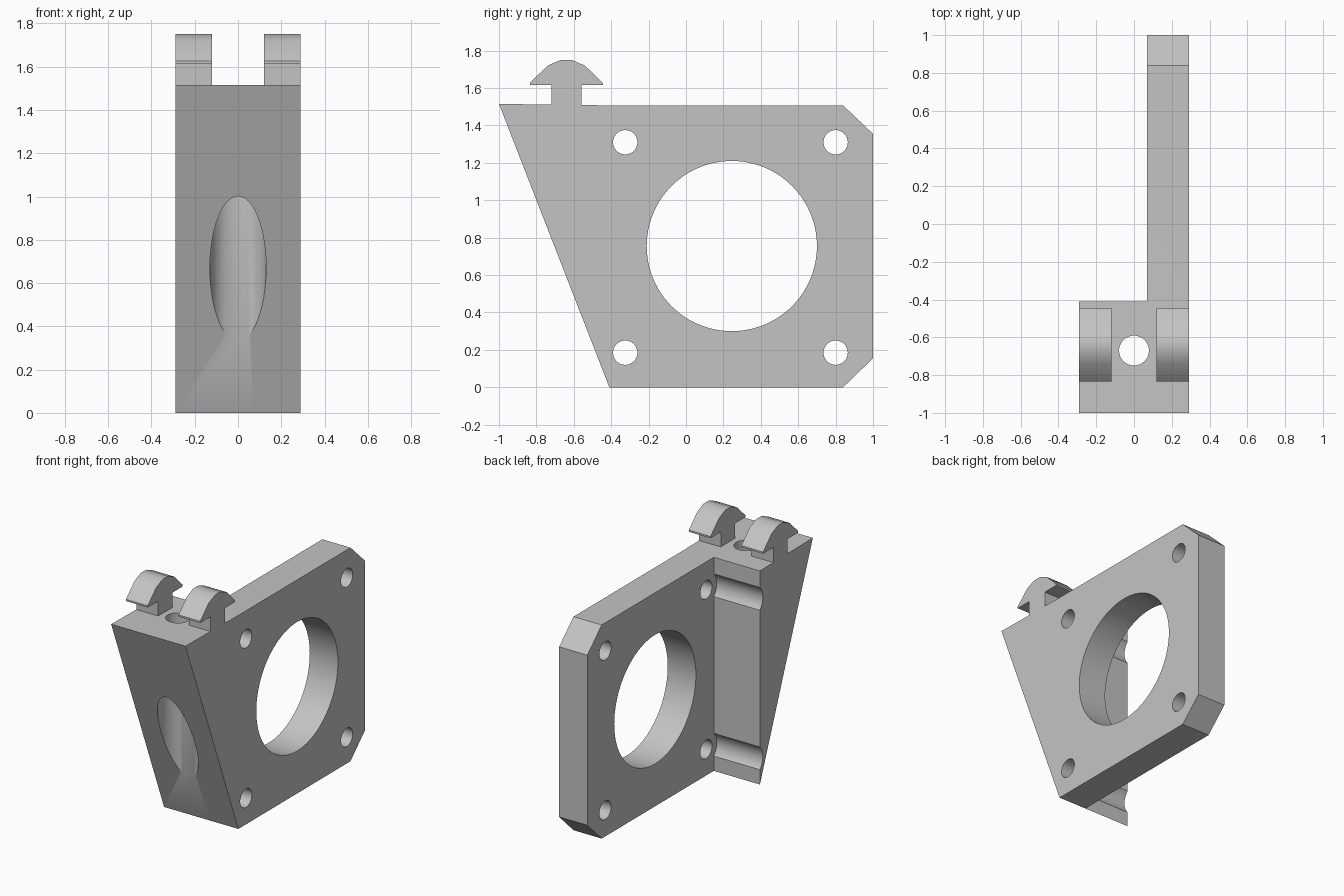
import bpy
import bmesh
import math
from mathutils import Matrix, Vector

cube = bpy.data.objects.get("Cube")
if cube:
    bpy.data.objects.remove(cube, do_unlink=True)

grey = bpy.data.materials.new("light grey plastic")
grey.use_nodes = True
colour = (0.55, 0.55, 0.55, 1)
grey.diffuse_color = colour
grey.node_tree.nodes["Principled BSDF"].inputs["Base Color"].default_value = colour


def add_object(name, bm):
    bmesh.ops.recalc_face_normals(bm, faces=bm.faces)
    mesh = bpy.data.meshes.new(name)
    bm.to_mesh(mesh)
    bm.free()
    mesh.materials.append(grey)
    obj = bpy.data.objects.new(name, mesh)
    bpy.context.collection.objects.link(obj)
    return obj


def extrude_profile(name, points, x0, x1):
    """Solid from a (y, z) outline swept along x."""
    bm = bmesh.new()
    face = bm.faces.new([bm.verts.new((x0, y, z)) for y, z in points])
    swept = bmesh.ops.extrude_face_region(bm, geom=[face])["geom"]
    verts = [v for v in swept if isinstance(v, bmesh.types.BMVert)]
    bmesh.ops.translate(bm, verts=verts, vec=(x1 - x0, 0, 0))
    return add_object(name, bm)


def cylinder(name, start, end, radius, sides=64):
    start, end = Vector(start), Vector(end)
    axis = end - start
    place = Matrix.Translation((start + end) / 2) @ axis.to_track_quat("Z", "Y").to_matrix().to_4x4()
    bm = bmesh.new()
    bmesh.ops.create_cone(bm, cap_ends=True, segments=sides, radius1=radius,
                          radius2=radius, depth=axis.length, matrix=place)
    return add_object(name, bm)


def activate(obj):
    bpy.ops.object.select_all(action="DESELECT")
    obj.select_set(True)
    bpy.context.view_layer.objects.active = obj


def cut(target, cutter):
    cutter.hide_render = True
    mod = target.modifiers.new("cut", "BOOLEAN")
    mod.operation = "DIFFERENCE"
    mod.solver = "EXACT"
    mod.object = cutter
    activate(target)
    bpy.ops.object.modifier_apply(modifier=mod.name)
    bpy.data.objects.remove(cutter, do_unlink=True)


def smooth(obj):
    activate(obj)
    bpy.ops.object.shade_smooth_by_angle(angle=math.radians(30))


HALF, PLATE_X, BLOCK_Y = 0.29, 0.07, -0.41

# Bracket: full-width outline, then cut back to a plate behind the block
bracket = extrude_profile("motor_bracket", [
    (BLOCK_Y, 0), (0.84, 0), (1, 0.155), (1, 1.355), (0.84, 1.507),
    (BLOCK_Y, 1.507), (-1, 1.515)], -HALF, HALF)
cut(bracket, extrude_profile("plate_relief", [
    (BLOCK_Y, -0.1), (1.1, -0.1), (1.1, 1.7), (BLOCK_Y, 1.7)], -0.5, PLATE_X))

# Large round opening in the plate
cut(bracket, cylinder("motor_opening", (-0.1, 0.245, 0.755), (0.5, 0.245, 0.755), 0.455, 96))

# Four bolt holes, with clearance grooves in the back of the block
for z in (0.185, 1.31):
    cut(bracket, cylinder("bolt_groove", (-0.5, -0.325, z), (PLATE_X, -0.325, z), 0.117))
    for y in (-0.325, 0.8):
        cut(bracket, cylinder("bolt_hole", (0, y, z), (0.5, y, z), 0.065, 48))

# Upright screw hole with a wide counterbore breaking through the sloped front
cut(bracket, cylinder("counterbore", (0, -0.67, -0.2), (0, -0.67, 1.2), 0.13))
cut(bracket, cylinder("screw_hole", (0, -0.67, 1), (0, -0.67, 1.7), 0.079, 48))
smooth(bracket)

# Two mushroom-shaped rail clips on top of the block
CLIP_Y = -0.64
half_clip = [(0.08, 1.5), (0.08, 1.615), (0.195, 1.615), (0.195, 1.627),
             (0.1, 1.72), (0.03, 1.75)]
outline = [(CLIP_Y + d, z) for d, z in half_clip]
outline += [(CLIP_Y - d, z) for d, z in reversed(half_clip)]
for side, x0, x1 in (("right", -HALF, -0.12), ("left", 0.12, HALF)):
    smooth(extrude_profile(side + "_rail_clip", outline, x0, x1))
